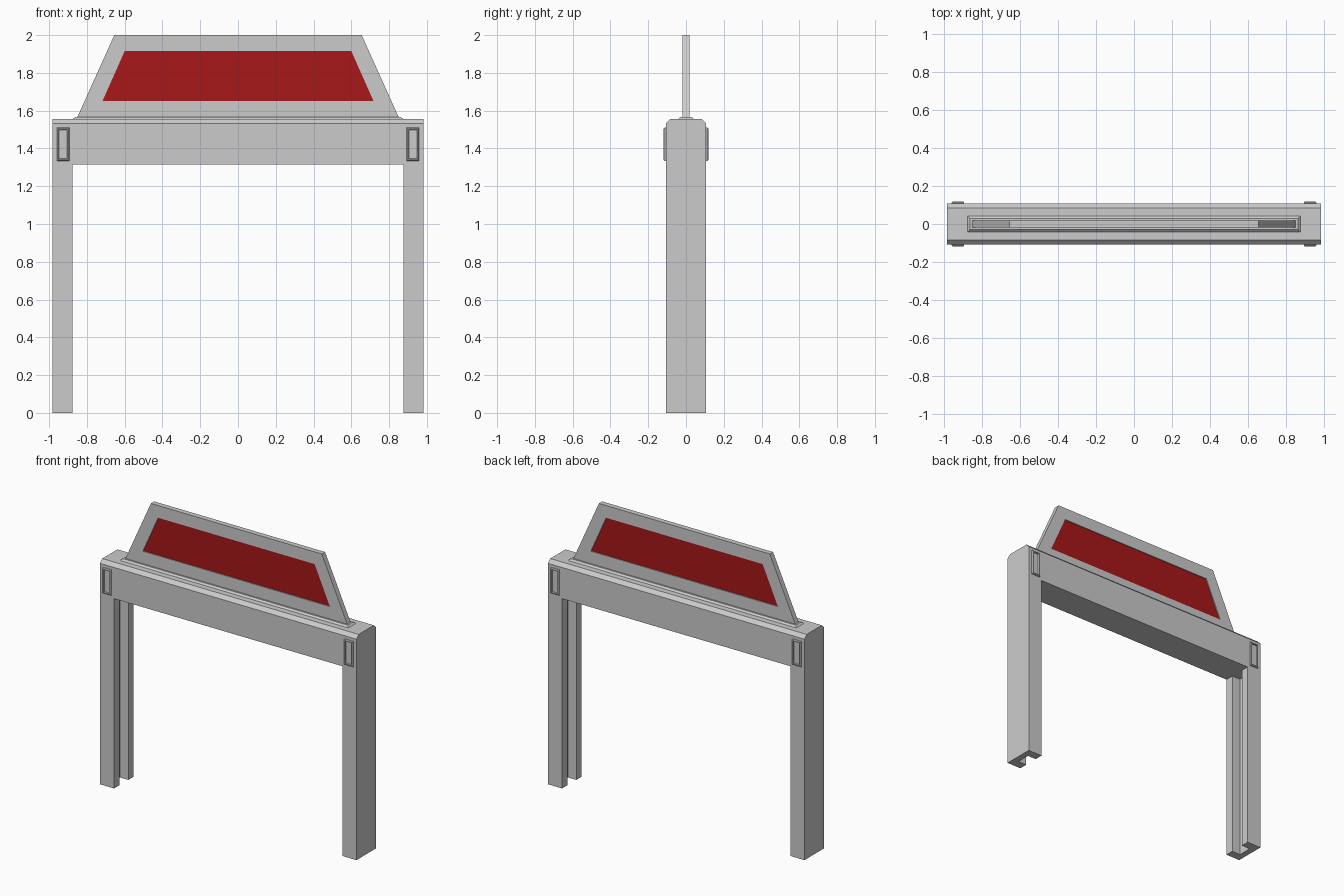
import bpy, bmesh

cube = bpy.data.objects.get("Cube")
if cube:
    bpy.data.objects.remove(cube, do_unlink=True)


def material(name, color):
    m = bpy.data.materials.new(name)
    m.use_nodes = True
    m.diffuse_color = color
    m.node_tree.nodes["Principled BSDF"].inputs["Base Color"].default_value = color
    return m


grey = material("light grey", (0.6, 0.6, 0.6, 1))
red = material("dark red", (0.39, 0.009, 0.01, 1))


def loft(name, rings, mats=(grey,), red_cap=False):
    """Skin a stack of equal-sized rings and cap both ends."""
    bm = bmesh.new()
    loops = [[bm.verts.new(p) for p in ring] for ring in rings]
    for a, b in zip(loops, loops[1:]):
        for i in range(len(a)):
            j = (i + 1) % len(a)
            bm.faces.new((a[i], a[j], b[j], b[i]))
    for cap in (loops[0], loops[-1]):
        face = bm.faces.new(cap)
        face.material_index = int(red_cap)
    bmesh.ops.recalc_face_normals(bm, faces=bm.faces)
    mesh = bpy.data.meshes.new(name)
    bm.to_mesh(mesh)
    bm.free()
    for m in mats:
        mesh.materials.append(m)
    ob = bpy.data.objects.new(name, mesh)
    bpy.context.collection.objects.link(ob)
    return ob


def rect_xy(x, y, z):
    return [(-x, -y, z), (x, -y, z), (x, y, z), (-x, y, z)]


def trapezoid(y, low, high, z0, z1):
    return [(-low, y, z0), (low, y, z0), (high, y, z1), (-high, y, z1)]


HALF, DEPTH, INNER = 0.983, 0.107, 0.875
BEAM_LOW, BEAM_TOP, CHAMFER = 1.315, 1.555, 0.024

# Crossbeam with chamfered long top edges
section = [(-DEPTH, BEAM_LOW), (DEPTH, BEAM_LOW), (DEPTH, BEAM_TOP - CHAMFER),
           (DEPTH - CHAMFER, BEAM_TOP), (CHAMFER - DEPTH, BEAM_TOP),
           (-DEPTH, BEAM_TOP - CHAMFER)]
loft("crossbeam", [[(x, y, z) for y, z in section] for x in (-HALF, HALF)])

# Channel-shaped legs, open towards the passage
SLOT, SLOT_BACK = 0.048, 0.94
channel = [(HALF, -DEPTH), (HALF, DEPTH), (INNER, DEPTH), (INNER, SLOT),
           (SLOT_BACK, SLOT), (SLOT_BACK, -SLOT), (INNER, -SLOT), (INNER, -DEPTH)]
for side, s in (("left", 1), ("right", -1)):
    loft(side + "_leg", [[(s * x, y, z) for x, y in channel] for z in (0, BEAM_LOW)])

# Bevelled strip that holds the sign
loft("sign_base", [rect_xy(INNER, 0.042, BEAM_TOP),
                   rect_xy(INNER - 0.012, 0.03, BEAM_TOP + 0.011)])

# Sign board with a sunken red field on both faces
FACE, SUNK = 0.018, 0.012
outer = (0.854, 0.655, 1.558, 2.0)
field = (0.717, 0.6, 1.652, 1.915)
loft("sign_board",
     [trapezoid(-SUNK, *field), trapezoid(-FACE, *field), trapezoid(-FACE, *outer),
      trapezoid(FACE, *outer), trapezoid(FACE, *field), trapezoid(SUNK, *field)],
     (grey, red), red_cap=True)


# Small framed lamps on the beam ends, front and back
def lamp_ring(sx, sy, inset, y):
    cx, cz, w, h = sx * 0.926, 1.422, 0.033 - inset, 0.088 - inset
    return [(cx + a * w, sy * y, cz + b * h)
            for a, b in ((-1, -1), (1, -1), (1, 1), (-1, 1))]


for side, sx in (("left", 1), ("right", -1)):
    for end, sy in (("front", -1), ("back", 1)):
        loft(f"{end}_{side}_lamp",
             [lamp_ring(sx, sy, inset, y) for inset, y in
              ((0, 0.1), (0, 0.112), (0.005, 0.118), (0.01, 0.118), (0.012, 0.109))])
